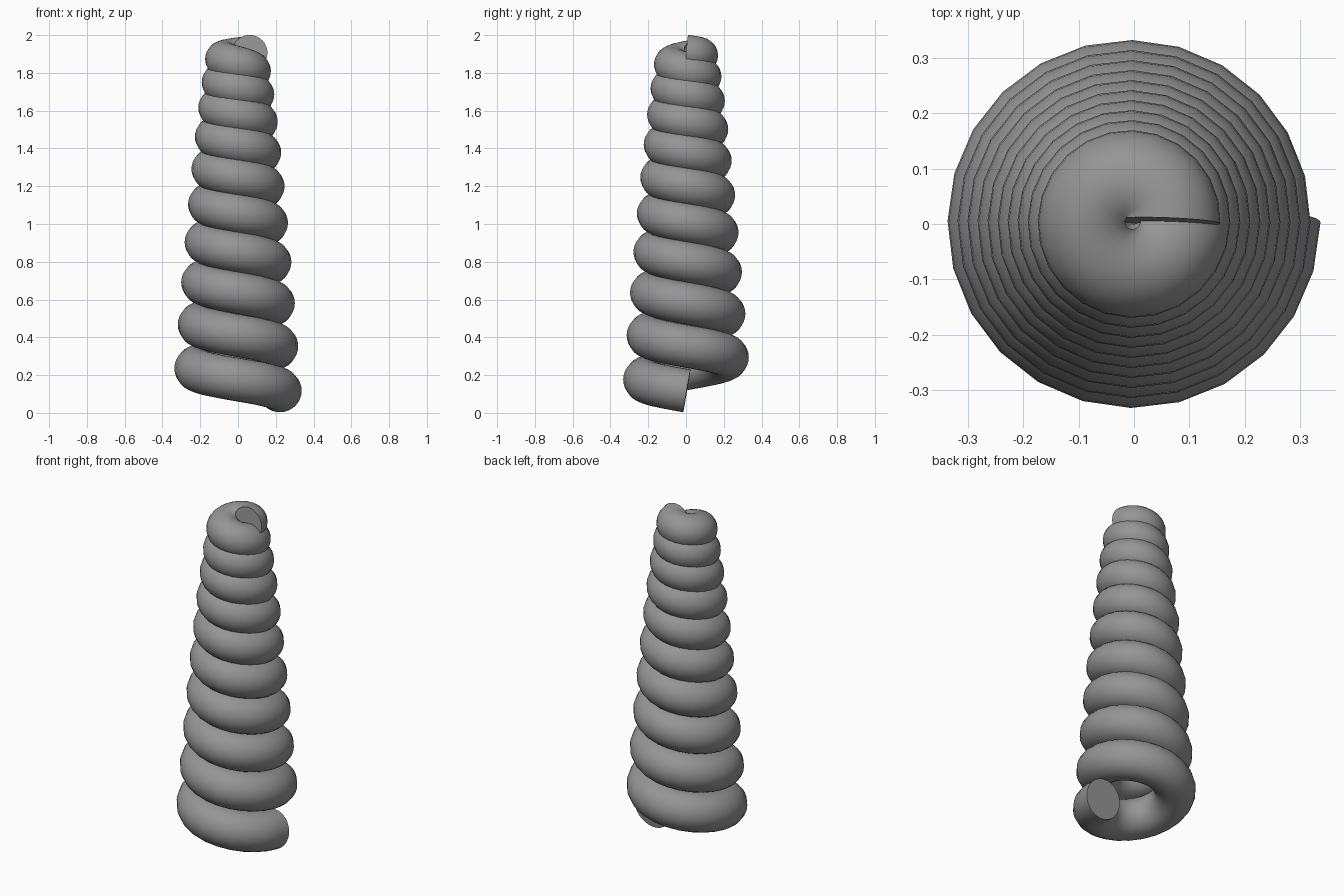
import bpy, bmesh, math
from mathutils import Vector

if "Cube" in bpy.data.objects:
    bpy.data.objects.remove(bpy.data.objects["Cube"])

TURNS, STEPS, SIDES = 10, 24, 32
AXIS = Vector((-0.0045, 0.0045, 0))


def centre(t):
    """Point on the tapering clockwise spiral after t turns."""
    a = -2 * math.pi * t
    r = 0.2265 - 0.0161 * t
    z = 0.117 + 0.239 * t - 0.00305 * t**2 - 0.00029 * t**3
    # the last turn levels out
    z += 0.01 * math.sin(1.2 * math.pi * max(0, t - 9))
    return AXIS + Vector((r * math.cos(a), r * math.sin(a), z))


bm = bmesh.new()
rings = []
for i in range(TURNS * STEPS + 1):
    t = i / STEPS
    tangent = (centre(t + 0.001) - centre(t - 0.001)).normalized()
    # the tip ends nearly upright
    if i == TURNS * STEPS:
        tangent.z *= 0.5
        tangent.normalize()
    side = tangent.cross(Vector((0, 0, 1))).normalized()
    up = side.cross(tangent)
    rad = 0.115 - 0.002 * t
    rings.append([bm.verts.new(centre(t) + rad * (math.cos(b) * side + math.sin(b) * up))
                  for b in (2 * math.pi * k / SIDES for k in range(SIDES))])

# tube wall
for a, b in zip(rings, rings[1:]):
    for k in range(SIDES):
        n = (k + 1) % SIDES
        bm.faces.new((a[k], a[n], b[n], b[k]))
# flat end caps
bm.faces.new(rings[0])
bm.faces.new(rings[-1])
bmesh.ops.recalc_face_normals(bm, faces=bm.faces)

mesh = bpy.data.meshes.new("spiral_coil")
bm.to_mesh(mesh)
bm.free()
coil = bpy.data.objects.new("spiral_coil", mesh)
bpy.context.collection.objects.link(coil)
# dark grey
mat = bpy.data.materials.new("dark_grey")
mat.diffuse_color = (0.3, 0.3, 0.3, 1)
mat.use_nodes = True
mat.node_tree.nodes["Principled BSDF"].inputs["Base Color"].default_value = mat.diffuse_color
mesh.materials.append(mat)
bpy.context.view_layer.objects.active = coil
coil.select_set(True)
bpy.ops.object.shade_smooth_by_angle(angle=math.radians(40))
